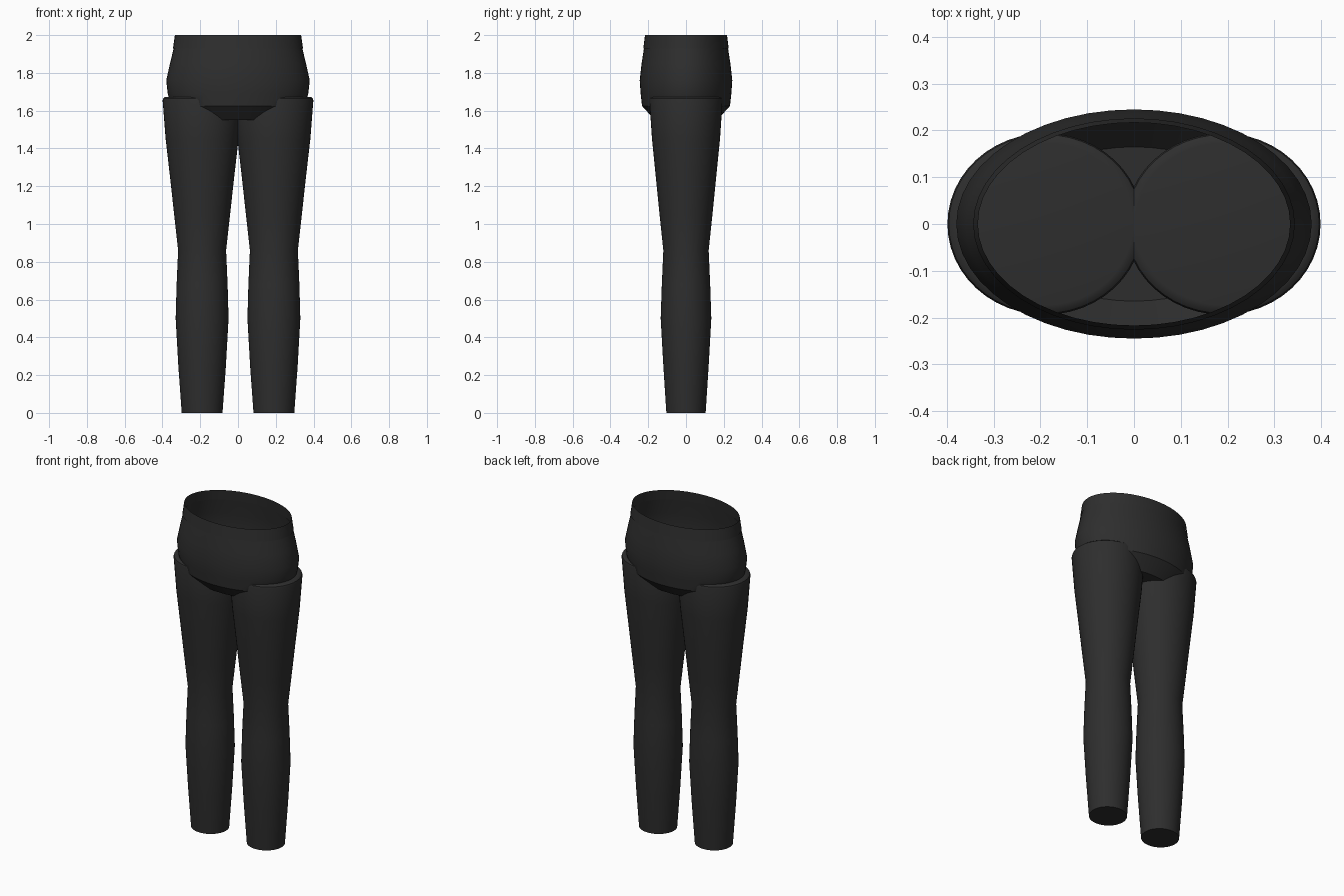
import bpy, bmesh, math

if "Cube" in bpy.data.objects:
    bpy.data.objects.remove(bpy.data.objects["Cube"])

SEGMENTS = 48

fabric = bpy.data.materials.new("black fabric")
fabric.diffuse_color = (0.027, 0.027, 0.027, 1)
fabric.use_nodes = True
fabric.node_tree.nodes["Principled BSDF"].inputs["Base Color"].default_value = fabric.diffuse_color


def loft(name, rings, cx=0.0, cap_bottom=False, cap_top=False):
    """Skin a stack of ellipses given as (z, radius x, radius y)."""
    bm = bmesh.new()
    loops = []
    for z, rx, ry in rings:
        loops.append([bm.verts.new((cx + rx * math.cos(2 * math.pi * i / SEGMENTS),
                                    ry * math.sin(2 * math.pi * i / SEGMENTS), z))
                      for i in range(SEGMENTS)])
    for a, b in zip(loops, loops[1:]):
        for i in range(SEGMENTS):
            j = (i + 1) % SEGMENTS
            bm.faces.new((a[i], a[j], b[j], b[i]))
    if cap_bottom:
        bm.faces.new(loops[0][::-1])
    if cap_top:
        bm.faces.new(loops[-1])
    mesh = bpy.data.meshes.new(name)
    bm.to_mesh(mesh)
    bm.free()
    mesh.materials.append(fabric)
    obj = bpy.data.objects.new(name, mesh)
    bpy.context.collection.objects.link(obj)
    bpy.ops.object.select_all(action='DESELECT')
    obj.select_set(True)
    bpy.context.view_layer.objects.active = obj
    bpy.ops.object.shade_smooth_by_angle(angle=math.radians(35))
    return obj


# Hips: open at the waist, closed at the crotch
loft("hips", [(1.55, 0.27, 0.165), (1.625, 0.355, 0.233), (1.69, 0.372, 0.24),
              (1.76, 0.38, 0.245), (1.85, 0.36, 0.235), (1.94, 0.338, 0.221)],
     cap_bottom=True)

# Waistband: open tube
loft("waistband", [(1.93, 0.344, 0.226), (2.0, 0.334, 0.217)])

# Legs: ankle, calf, knee, thigh and rounded upper rim
leg_rings = [(0.0, 0.108, 0.104), (0.25, 0.126, 0.12), (0.5, 0.14, 0.134),
             (0.68, 0.135, 0.128), (0.86, 0.127, 0.12), (1.05, 0.148, 0.14),
             (1.25, 0.17, 0.16), (1.45, 0.193, 0.18), (1.655, 0.209, 0.194),
             (1.665, 0.206, 0.191), (1.671, 0.198, 0.183), (1.673, 0.188, 0.173)]
for side, x in (("left", -0.19), ("right", 0.19)):
    loft(side + "_leg", leg_rings, x, cap_bottom=True, cap_top=True)
